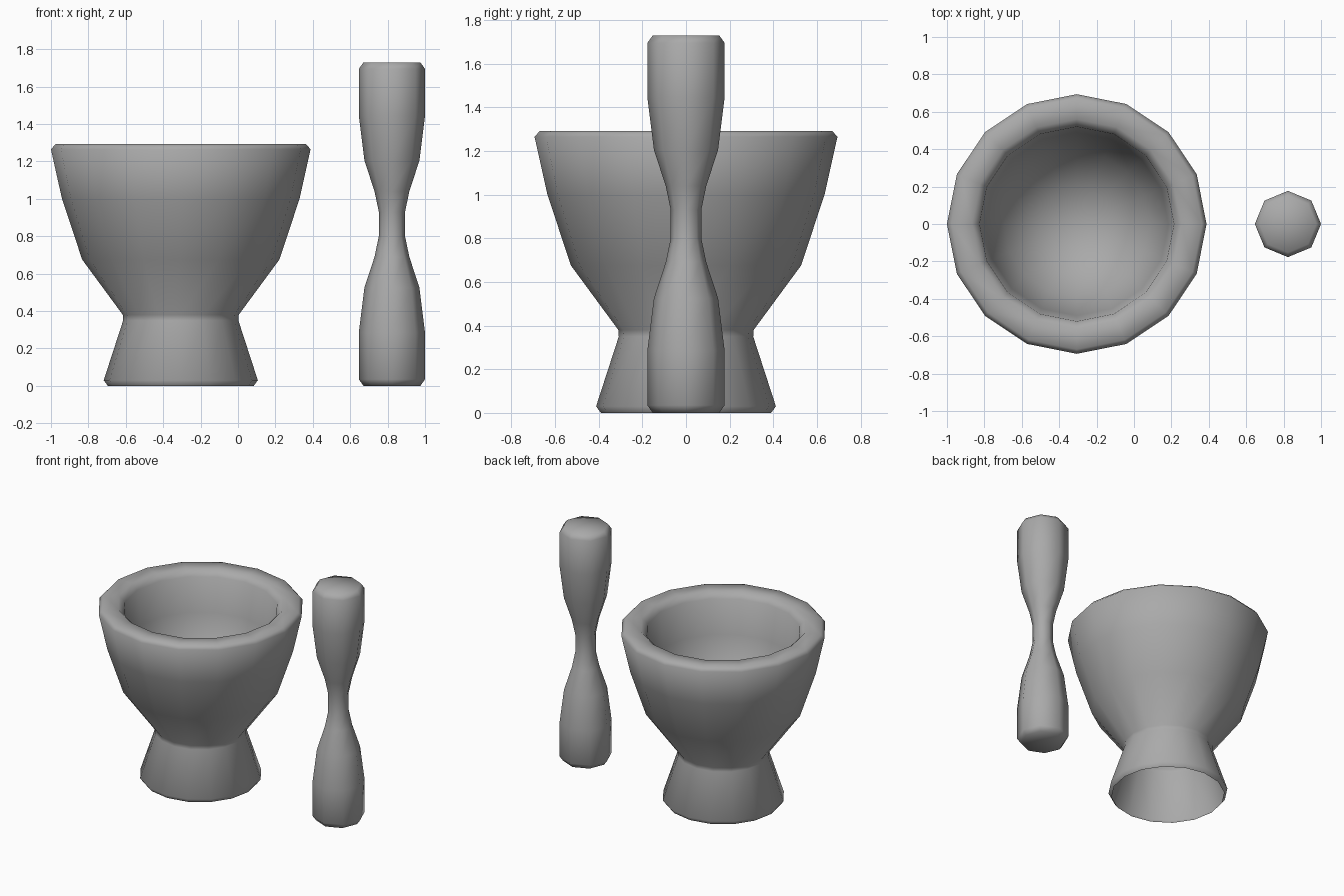
import bpy, bmesh, math

if "Cube" in bpy.data.objects:
    bpy.data.objects.remove(bpy.data.objects["Cube"])

# Dark grey stone
stone = bpy.data.materials.new("dark_stone")
stone.diffuse_color = (0.4, 0.4, 0.4, 1)
stone.use_nodes = True
stone.node_tree.nodes["Principled BSDF"].inputs["Base Color"].default_value = stone.diffuse_color


def lathe(name, profile, sides, x):
    """Revolve (radius, z) points about a vertical axis at x; radius 0 closes to a point."""
    bm = bmesh.new()
    rings = []
    for r, z in profile:
        if r == 0:
            rings.append([bm.verts.new((0, 0, z))] * sides)
        else:
            rings.append([bm.verts.new((r * math.cos(2 * math.pi * i / sides),
                                        r * math.sin(2 * math.pi * i / sides), z))
                          for i in range(sides)])
    for a, b in zip(rings, rings[1:]):
        for i in range(sides):
            j = (i + 1) % sides
            corners = list(dict.fromkeys([a[i], a[j], b[j], b[i]]))
            bm.faces.new(corners).smooth = True
    mesh = bpy.data.meshes.new(name)
    bm.to_mesh(mesh)
    bm.free()
    mesh.materials.append(stone)
    obj = bpy.data.objects.new(name, mesh)
    obj.location.x = x
    bpy.context.collection.objects.link(obj)
    return obj


# Mortar: flared foot (open underneath), narrow neck, bowl, thick rim, inner hollow
foot = [(0.39, 0), (0.412, 0.03), (0.308, 0.35), (0.31, 0.38)]
bowl = [(0.527, 0.675), (0.635, 1.0), (0.694, 1.265), (0.67, 1.292)]
hollow = [(0.56, 1.292), (0.52, 1.25), (0.49, 1.0), (0.39, 0.72),
          (0.2, 0.56), (0, 0.52)]
lathe("mortar", foot + bowl + hollow, 16, -0.306)

# Pestle: half profile from the end to the waist, mirrored about mid height
height = 1.73
half = [(0, 0), (0.152, 0), (0.177, 0.035), (0.177, 0.285), (0.147, 0.525),
        (0.093, 0.69), (0.07, 0.80)]
mirrored = [(r, height - z) for r, z in reversed(half)]
lathe("pestle", half + mirrored, 8, 0.823)
